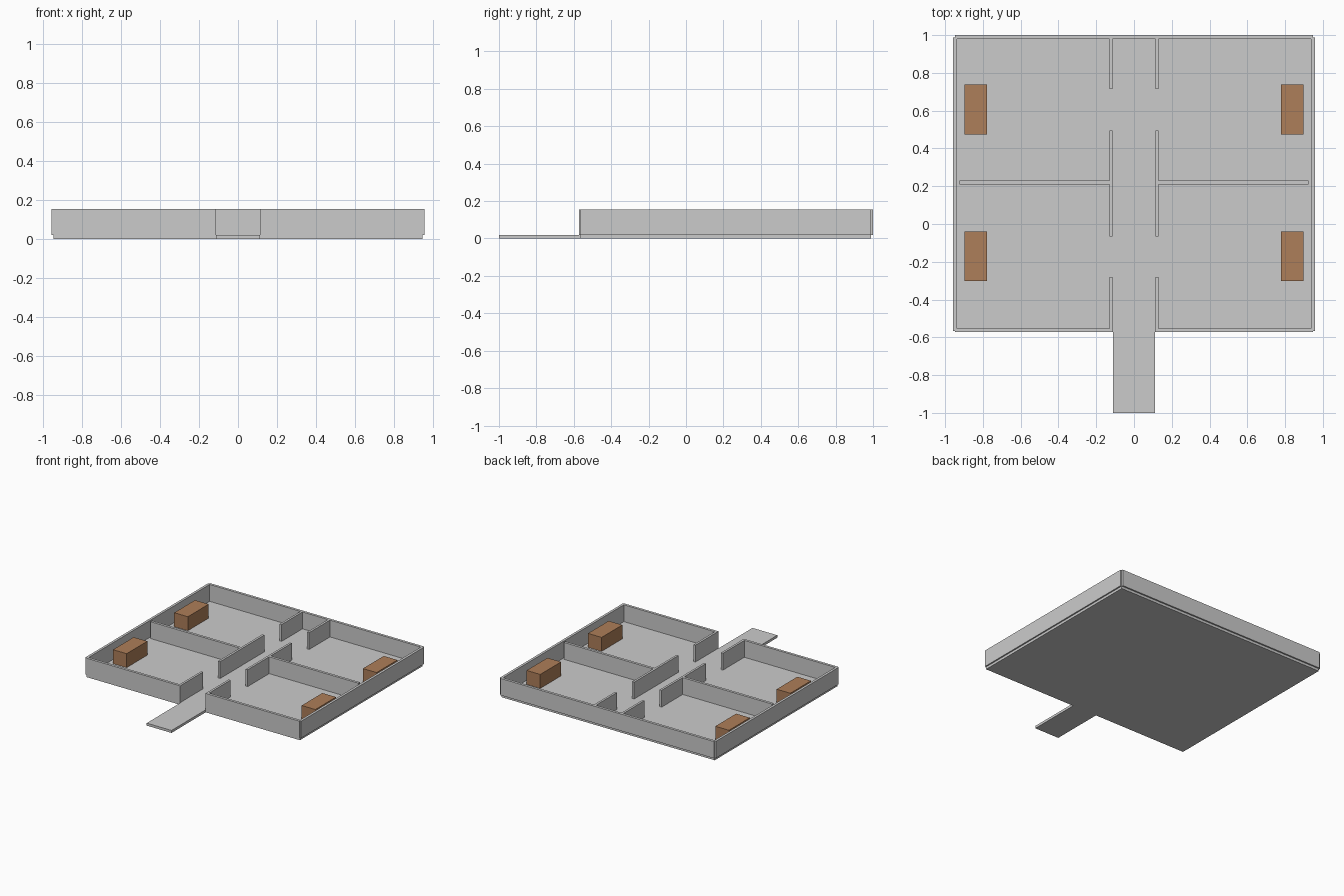
import bpy, bmesh

if "Cube" in bpy.data.objects:
    bpy.data.objects.remove(bpy.data.objects["Cube"])

FLOOR_Z, WALL_Z = 0.02, 0.155

wood = bpy.data.materials.new("wood_brown")
wood.diffuse_color = (0.42, 0.21, 0.10, 1)
wood.use_nodes = True
wood.node_tree.nodes["Principled BSDF"].inputs["Base Color"].default_value = wood.diffuse_color


def box(name, x0, x1, y0, y1, z0, z1, mat=None):
    bm = bmesh.new()
    bmesh.ops.create_cube(bm, size=1)
    for v in bm.verts:
        v.co = (x1 if v.co.x > 0 else x0,
                y1 if v.co.y > 0 else y0,
                z1 if v.co.z > 0 else z0)
    me = bpy.data.meshes.new(name)
    bm.to_mesh(me)
    bm.free()
    ob = bpy.data.objects.new(name, me)
    bpy.context.collection.objects.link(ob)
    if mat:
        me.materials.append(mat)
    return ob


def wall(name, x0, x1, y0, y1):
    return box(name, x0, x1, y0, y1, FLOOR_Z, WALL_Z)


# Floor slab with the entrance path, as one extruded outline
outline = [(-0.947, -0.567), (-0.11, -0.567), (-0.11, -1), (0.11, -1),
           (0.11, -0.567), (0.947, -0.567), (0.947, 0.988), (-0.947, 0.988)]
bm = bmesh.new()
face = bm.faces.new([bm.verts.new((x, y, 0)) for x, y in outline])
ext = bmesh.ops.extrude_face_region(bm, geom=[face])
for v in ext["geom"]:
    if isinstance(v, bmesh.types.BMVert):
        v.co.z = FLOOR_Z
bmesh.ops.recalc_face_normals(bm, faces=bm.faces)
mesh = bpy.data.meshes.new("floor_and_path")
bm.to_mesh(mesh)
bm.free()
bpy.context.collection.objects.link(bpy.data.objects.new("floor_and_path", mesh))

# Back outer wall
wall("back_wall", -0.947, 0.947, 0.979, 1.0)

for side, s in (("left", -1), ("right", 1)):
    def mx(a, b):
        return sorted((s * a, s * b))

    # Outer walls
    wall(f"{side}_side_wall", *mx(0.938, 0.958), -0.567, 0.988)
    wall(f"{side}_front_wall", *mx(0.112, 0.947), -0.573, -0.552)

    # Corridor walls with doorway gaps
    for part, y0, y1 in (("front", -0.552, -0.28), ("middle", -0.065, 0.495),
                         ("back", 0.715, 0.979)):
        wall(f"{side}_corridor_wall_{part}", *mx(0.113, 0.131), y0, y1)

    # Wall between the two rooms
    wall(f"{side}_room_divider", *mx(0.131, 0.924), 0.208, 0.229)

    # Beds
    for part, y0, y1 in (("front", -0.302, -0.04), ("back", 0.474, 0.738)):
        box(f"{side}_{part}_bed", *mx(0.777, 0.898), y0, y1, FLOOR_Z, 0.132, wood)
